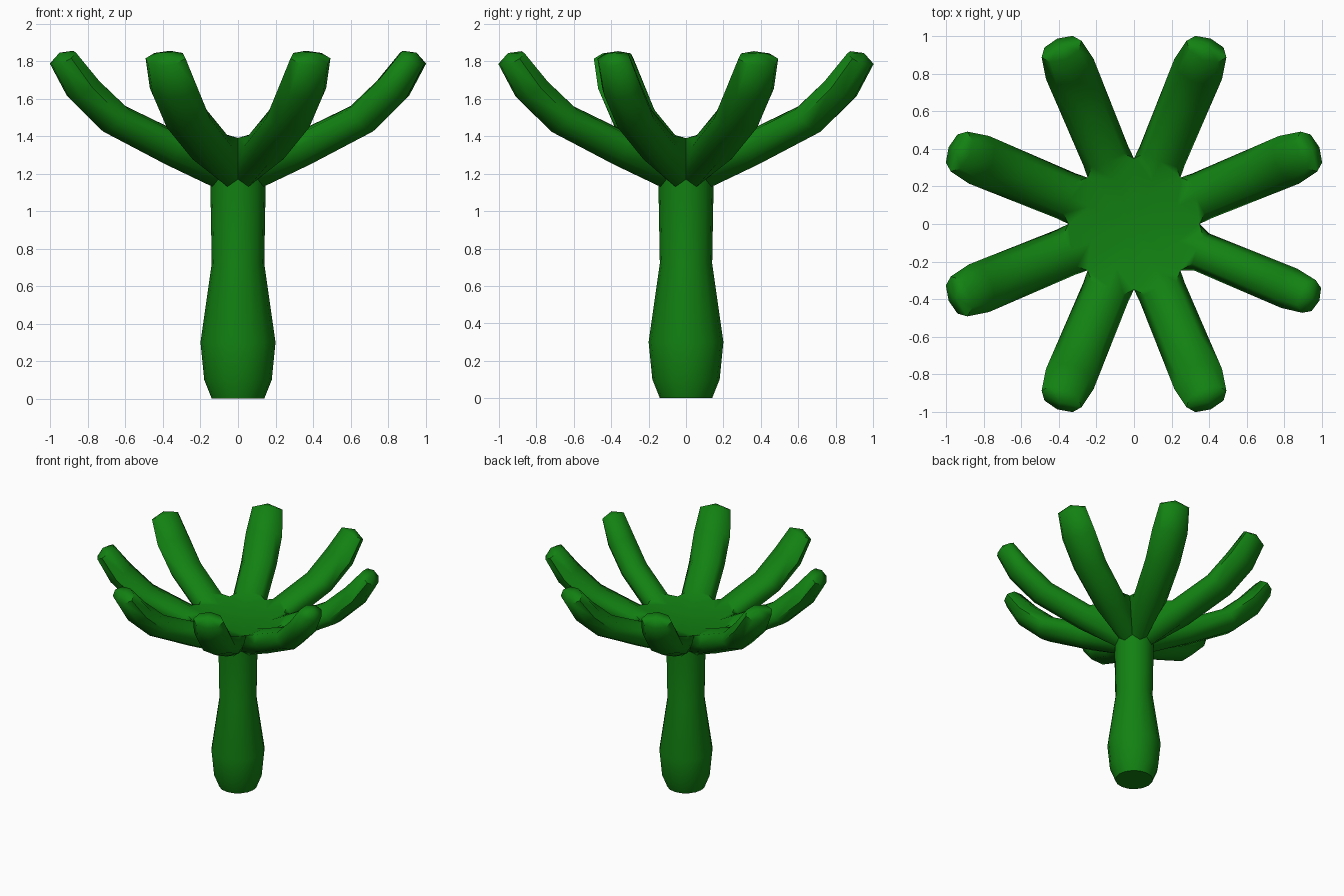
import bpy, bmesh, math

if "Cube" in bpy.data.objects:
    bpy.data.objects.remove(bpy.data.objects["Cube"])

bm = bmesh.new()


def polar(r, ang, z):
    return bm.verts.new((r * math.cos(ang), r * math.sin(ang), z))


def bridge(a, b):
    n = len(a)
    for i in range(n):
        bm.faces.new((a[i], a[(i + 1) % n], b[(i + 1) % n], b[i]))


STEP = math.pi / 8          # 16 columns: even = fork, odd = branch axis

# Trunk: lathed profile, top ring zigzags between forks and branch undersides
rings = []
for r, z in [(0.14, 0), (0.18, 0.1), (0.2, 0.3), (0.14, 0.72)]:
    rings.append([polar(r, i * STEP, z) for i in range(16)])
rings.append([polar(0.148, i * STEP, 1.13 if i % 2 else 1.17) for i in range(16)])
for a, b in zip(rings, rings[1:]):
    bridge(a, b)
bm.faces.new(rings[0][::-1])
trunk_top = rings[-1]

# Forks between neighbouring branches, and the shallow hub on top
fork_mid = [polar(0.25, 2 * k * STEP, 1.28) for k in range(8)]
fork_top = [polar(0.35, 2 * k * STEP, 1.39) for k in range(8)]
hub = bm.verts.new((0, 0, 1.37))

# Branch rings: top (u, z), bottom (u, z), half width
SECTIONS = [((0.36, 1.43), (0.42, 1.25), 0.13),
            ((0.65, 1.56), (0.78, 1.425), 0.135),
            ((0.82, 1.71), (0.97, 1.60), 0.138),
            ((0.95, 1.855), (1.07, 1.775), 0.115)]

for k in range(8):
    ang = (2 * k + 1) * STEP
    n = (k + 1) % 8
    c, s = math.cos(ang), math.sin(ang)
    slim = 0.82 if k == 7 else 1.0

    def local(u, v, z):
        return bm.verts.new((u * c - v * s, u * s + v * c, z))

    top = polar(0.25, ang, 1.385)
    prev = [top, fork_top[n], fork_mid[n], trunk_top[2 * n],
            trunk_top[2 * k + 1], trunk_top[2 * k], fork_mid[k], fork_top[k]]
    bm.faces.new((hub, fork_top[k], top))
    bm.faces.new((hub, top, fork_top[n]))
    for (tu, tz), (bu, bz), w in SECTIONS:
        ring = []
        for j in range(8):
            a = j * math.pi / 4
            f = math.cos(a) / 2
            ring.append(local((tu + bu) / 2 + f * (tu - bu),
                              w * slim * math.sin(a),
                              (tz + bz) / 2 + f * (tz - bz)))
        bridge(prev, ring)
        prev = ring
    tip = local(1.03, 0, 1.845)
    for j in range(8):
        bm.faces.new((prev[j], prev[(j + 1) % 8], tip))

bmesh.ops.recalc_face_normals(bm, faces=bm.faces)
mesh = bpy.data.meshes.new("branching_stalk")
bm.to_mesh(mesh)
bm.free()

# Single green colour, smooth with a crisp base edge
green = bpy.data.materials.new("plant green")
green.diffuse_color = (0.006, 0.22, 0.006, 1)
green.use_nodes = True
green.node_tree.nodes["Principled BSDF"].inputs["Base Color"].default_value = green.diffuse_color
mesh.materials.append(green)
obj = bpy.data.objects.new("branching_stalk", mesh)
bpy.context.collection.objects.link(obj)
bpy.context.view_layer.objects.active = obj
obj.select_set(True)
bpy.ops.object.shade_smooth_by_angle(angle=math.radians(62))
